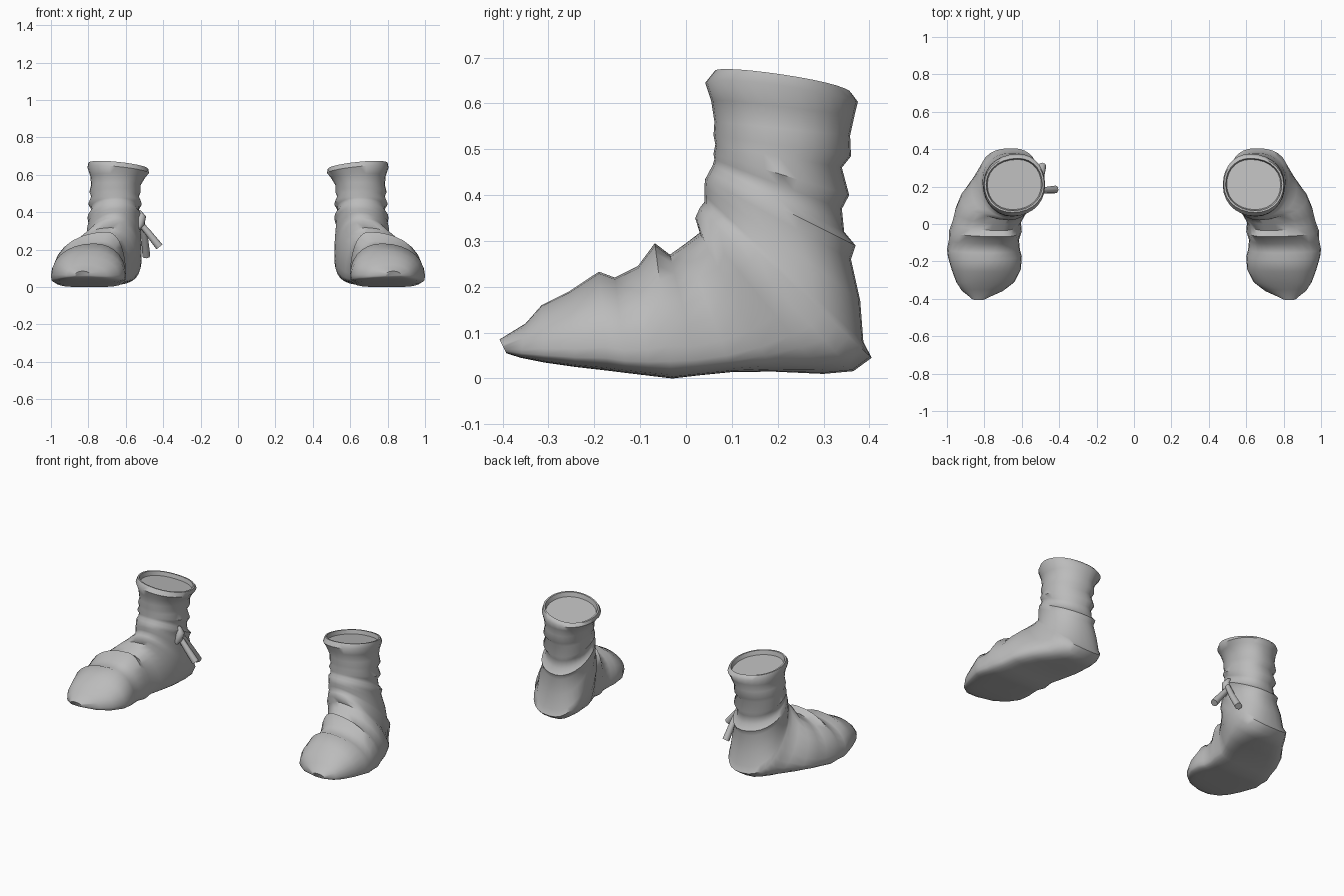
import bpy, bmesh, math
from mathutils import Vector

if "Cube" in bpy.data.objects:
    bpy.data.objects.remove(bpy.data.objects["Cube"])

N = 28  # points around each cross-section

grey = bpy.data.materials.new("grey leather")
grey.diffuse_color = (0.5, 0.5, 0.5, 1)
grey.use_nodes = True
grey.node_tree.nodes["Principled BSDF"].inputs["Base Color"].default_value = grey.diffuse_color

# Foot sections, toe to heel: sole y, z, instep y, z, inner x, outer x, ridge x
FOOT = [
    (-.392, .055, -.407, .085, .79, .87, .83),
    (-.36, .045, -.35, .12, .70, .92, .82),
    (-.31, .035, -.315, .16, .64, .95, .81),
    (-.24, .025, -.255, .19, .605, .975, .79),
    (-.17, .017, -.19, .233, .60, .995, .77),
    (-.13, .012, -.155, .220, .61, 1.0, .75),
    (-.08, .006, -.105, .245, .615, .99, .73),
    (-.03, .000, -.068, .295, .60, .99, .70),
    (.03, .007, -.035, .270, .605, .97, .70),
    (.10, .014, .000, .295, .575, .955, .69),
    (.19, .015, .030, .318, .54, .925, .68),
    (.30, .010, .020, .350, .52, .87, .67),
    (.365, .016, .030, .372, .515, .84, .66),
]
# Ankle and shaft sections, upwards: back y, z, front y, z, inner x, outer x
SHAFT = [
    (.405, .045, .04, .385, .515, .825),
    (.387, .08, .04, .400, .515, .815),
    (.380, .17, .04, .420, .52, .81),
    (.360, .26, .042, .435, .525, .80),
    (.370, .29, .05, .450, .515, .805),
    (.345, .32, .058, .465, .53, .79),
    (.340, .37, .062, .478, .53, .785),
    (.356, .40, .060, .490, .515, .80),
    (.340, .46, .064, .510, .53, .785),
    (.360, .485, .060, .530, .52, .795),
    (.358, .53, .062, .560, .52, .785),
    (.368, .575, .055, .605, .495, .79),
    (.375, .605, .042, .645, .475, .805),
    (.360, .626, .062, .670, .48, .80),
]


def spow(v, e):
    return math.copysign(abs(v) ** e, v)


def section(yb, zb, yt, zt, xl, xr, xt=.65):
    """Flat-soled outline on the foot, turning oval as the plane tips level."""
    dy, dz = yt - yb, zt - zb
    tilt = abs(dy) / math.hypot(dy, dz)
    b = min(max((tilt - .35) / .55, 0), 1)
    u0 = .24 + .26 * b
    e_low = .5 + .45 * b
    mid = (xl + xr) / 2
    pts = []
    for i in range(N):
        t = 2 * math.pi * i / N
        c, s = math.cos(t), math.sin(t)
        low = c > 0
        e = e_low if low else .95
        lat, h = spow(s, e), spow(c, e)
        u = u0 - h * (u0 if low else 1 - u0)
        xc = mid - .02 * b if low else xt
        side = xr if s > 0 else xl
        x = xc + (side - xc) * abs(lat)
        z = zb + dz * u
        if z > .58:  # rim dips towards the inner side
            z += (x - .65) * .1 * min((z - .58) / .05, 1)
        pts.append(Vector((x, yb + dy * u, z)))
    return pts


def finish(name, bm):
    bmesh.ops.recalc_face_normals(bm, faces=bm.faces)
    me = bpy.data.meshes.new(name)
    bm.to_mesh(me)
    bm.free()
    me.materials.append(grey)
    ob = bpy.data.objects.new(name, me)
    bpy.context.collection.objects.link(ob)
    bpy.ops.object.select_all(action='DESELECT')
    bpy.context.view_layer.objects.active = ob
    ob.select_set(True)
    bpy.ops.object.shade_smooth_by_angle(angle=math.radians(55))
    return ob


def loft(name, rings, sign=1):
    bm = bmesh.new()
    loops = [[bm.verts.new((p.x * sign, p.y, p.z)) for p in r] for r in rings]
    for a, b in zip(loops, loops[1:]):
        n = len(a)
        for i in range(n):
            j = (i + 1) % n
            bm.faces.new((a[i], a[j], b[j], b[i]))
    bm.faces.new(loops[0])
    bm.faces.new(loops[-1])
    return finish(name, bm)


def boot(name, sign):
    rings = [section(*r) for r in FOOT + SHAFT]
    # thin rim with a shallow sunken top
    rim = rings[-1]
    mid = sum(rim, Vector()) / N
    rings.append([mid.lerp(p, .94) for p in rim])
    rings.append([mid.lerp(p, .90) - Vector((0, 0, .025)) for p in rim])
    loft(name, rings, sign)


def strap(name, path, radii):
    """Lace piece: eight-sided tube through the path points."""
    path = [Vector(p) for p in path]
    axis = (path[-1] - path[0]).normalized()
    a = axis.cross(Vector((0, 1, .3))).normalized()
    b = axis.cross(a)
    rings = []
    for p, r in zip(path, radii):
        rings.append([p + r * (a * math.cos(k * math.pi / 4)
                               + b * math.sin(k * math.pi / 4)) for k in range(8)])
    loft(name, rings)


boot("right_boot", 1)
boot("left_boot", -1)

# Lace knot with two hanging ends on the inner side of the left boot
strap("lace_knot", [(-.545, .155, .30), (-.525, .165, .335), (-.515, .175, .38), (-.53, .18, .41)],
      [.012, .024, .024, .012])
strap("lace_end_front", [(-.535, .18, .355), (-.48, .18, .29), (-.42, .185, .215)],
      [.015, .018, .021])
strap("lace_end_back", [(-.515, .19, .35), (-.50, .24, .27), (-.49, .31, .165)],
      [.015, .018, .021])
